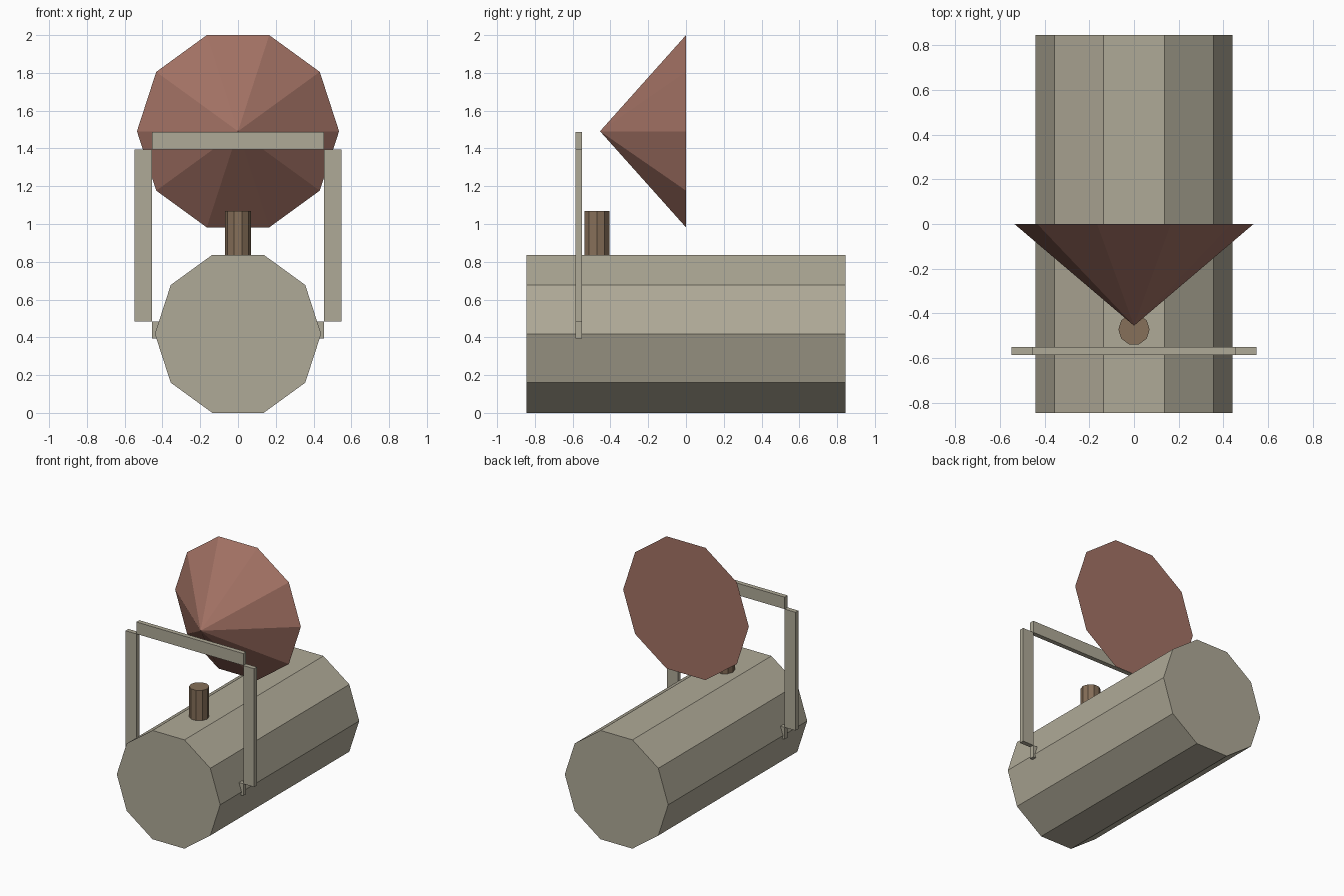
import bpy, bmesh
from math import radians
from mathutils import Matrix

if "Cube" in bpy.data.objects:
    bpy.data.objects.remove(bpy.data.objects["Cube"])


def material(name, rgb):
    m = bpy.data.materials.new(name)
    m.diffuse_color = (*rgb, 1)
    m.use_nodes = True
    m.node_tree.nodes["Principled BSDF"].inputs["Base Color"].default_value = m.diffuse_color
    return m


def finish(name, bm, mat):
    bmesh.ops.recalc_face_normals(bm, faces=bm.faces)
    me = bpy.data.meshes.new(name)
    bm.to_mesh(me)
    bm.free()
    me.materials.append(mat)
    ob = bpy.data.objects.new(name, me)
    bpy.context.collection.objects.link(ob)
    return ob


def decagon_solid(name, r1, r2, depth, loc, mat, tilt=0):
    # ten-sided cylinder or cone with corners on the x axis; tilt 90 points it to -y
    bm = bmesh.new()
    mtx = (Matrix.Translation(loc) @ Matrix.Rotation(radians(tilt), 4, 'X')
           @ Matrix.Rotation(radians(90), 4, 'Z'))
    bmesh.ops.create_cone(bm, cap_ends=True, segments=10, radius1=r1,
                          radius2=r2, depth=depth, matrix=mtx)
    bmesh.ops.remove_doubles(bm, verts=bm.verts, dist=1e-5)
    return finish(name, bm, mat)


def box(name, size, loc, mat):
    bm = bmesh.new()
    bmesh.ops.create_cube(bm, size=1, matrix=Matrix.Translation(loc)
                          @ Matrix.Diagonal((*size, 1)))
    return finish(name, bm, mat)


metal = material("pale_metal", (0.43, 0.40, 0.31))
red = material("dull_red", (0.37, 0.17, 0.13))
brown = material("brown", (0.24, 0.16, 0.10))

# Lying barrel body
decagon_solid("barrel", 0.44, 0.44, 1.69, (0, 0, 0.4185), metal, 90)

# Cone with its tip to the front
decagon_solid("cone", 0.535, 0, 0.455, (0, -0.2275, 1.491), red, 90)

# Short post on top of the barrel
decagon_solid("post", 0.07, 0.07, 0.24, (0, -0.472, 0.95), brown)

# Square frame of four bars meeting at their corners
cz, mid, wide, thick, y = 0.94, 0.501, 0.092, 0.035, -0.568
for side, s in (("left", -1), ("right", 1)):
    box(f"{side}_frame_bar", (wide, thick, 0.91), (s * mid, y, cz), metal)
for side, s in (("bottom", -1), ("top", 1)):
    box(f"{side}_frame_bar", (0.91, thick, wide), (0, y, cz + s * mid), metal)
